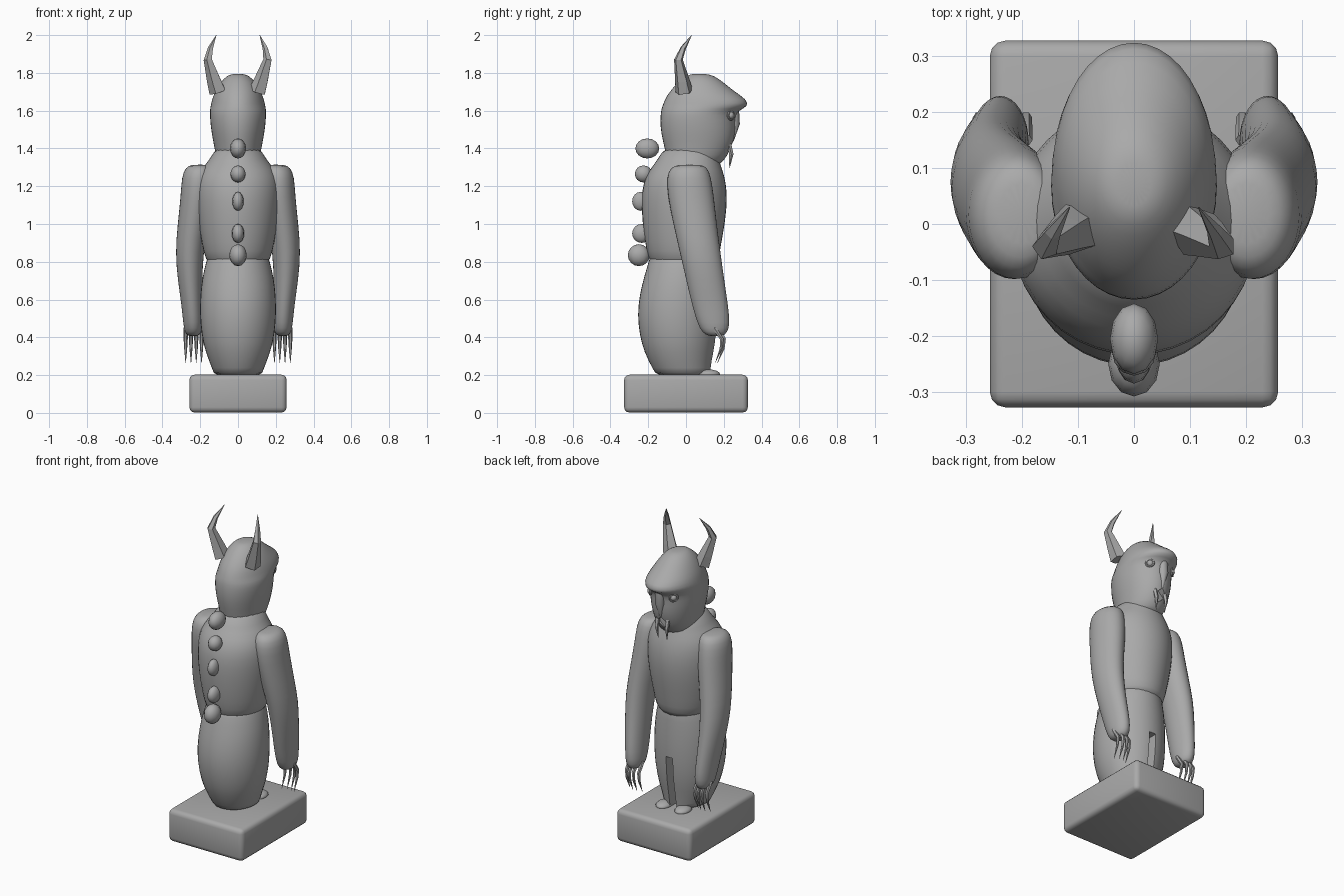
import bpy, math
from mathutils import Vector

if "Cube" in bpy.data.objects:
    bpy.data.objects.remove(bpy.data.objects["Cube"])

stone = bpy.data.materials.new("grey stone")
stone.use_nodes = True
stone.diffuse_color = (0.4, 0.4, 0.4, 1)
stone.node_tree.nodes["Principled BSDF"].inputs["Base Color"].default_value = (0.4, 0.4, 0.4, 1)


def finish(ob, name, smooth=True, angle=50):
    ob.name = name
    ob.data.materials.append(stone)
    bpy.ops.object.select_all(action='DESELECT')
    ob.select_set(True)
    bpy.context.view_layer.objects.active = ob
    if smooth:
        bpy.ops.object.shade_smooth_by_angle(angle=math.radians(angle))
    return ob


def modify(ob, kind, **settings):
    bpy.context.view_layer.objects.active = ob
    m = ob.modifiers.new(kind, kind)
    for key, value in settings.items():
        setattr(m, key, value)
    bpy.ops.object.modifier_apply(modifier=m.name)


def skin(name, rings, levels=0, smooth=True):
    """Join equal rings of points into a closed skin."""
    n = len(rings[0])
    verts = [p for ring in rings for p in ring]
    faces = [(r * n + i, r * n + (i + 1) % n, (r + 1) * n + (i + 1) % n, (r + 1) * n + i)
             for r in range(len(rings) - 1) for i in range(n)]
    faces += [tuple(reversed(range(n))), tuple(range(len(verts) - n, len(verts)))]
    mesh = bpy.data.meshes.new(name)
    mesh.from_pydata(verts, [], faces)
    ob = bpy.data.objects.new(name, mesh)
    bpy.context.collection.objects.link(ob)
    if levels:
        modify(ob, 'SUBSURF', levels=levels)
    return finish(ob, name, smooth)


def stack(name, profile, n=20):
    """Loft level ovals given as (z, back y, front y, half width, centre x)."""
    rings = []
    for z, yb, yf, rx, cx in profile:
        angles = [2 * math.pi * i / n for i in range(n)]
        rings.append([(cx + rx * math.cos(a), (yb + yf) / 2 + (yf - yb) / 2 * math.sin(a), z)
                      for a in angles])
    return skin(name, rings, levels=1)


def spike(name, path, radii, n=5, smooth=False):
    """Tapered spike along a path of points."""
    pts = [Vector(p) for p in path]
    rings = []
    for i, p in enumerate(pts):
        d = (pts[min(i + 1, len(pts) - 1)] - pts[max(i - 1, 0)]).normalized()
        u = d.cross(Vector((0, 1, 0))).normalized()
        v = d.cross(u)
        rings.append([p + radii[i] * (u * math.cos(2 * math.pi * k / n) + v * math.sin(2 * math.pi * k / n))
                      for k in range(n)])
    return skin(name, rings, smooth=smooth)


def ball(name, loc, size):
    bpy.ops.mesh.primitive_uv_sphere_add(segments=12, ring_count=8, radius=1, location=loc)
    ob = bpy.context.object
    ob.scale = size
    return finish(ob, name)


def carve(ob, loc, size, turn=0):
    bpy.ops.mesh.primitive_cube_add(size=1, location=loc, rotation=(0, turn, 0))
    cutter = bpy.context.object
    cutter.scale = size
    cutter.hide_render = True
    bpy.context.view_layer.update()
    modify(ob, 'BOOLEAN', operation='DIFFERENCE', object=cutter, solver='EXACT')
    bpy.data.objects.remove(cutter)


# Plinth
bpy.ops.mesh.primitive_cube_add(size=1, location=(0, 0, 0.102))
plinth = bpy.context.object
plinth.scale = (0.515, 0.655, 0.2)
bpy.ops.object.transform_apply(location=False, rotation=False, scale=True)
modify(plinth, 'BEVEL', width=0.028, segments=3)
finish(plinth, "plinth")

# Hips and legs, split by a slot
legs = stack("hips_and_legs", [
    (0.19, -0.16, 0.14, 0.13, 0), (0.23, -0.175, 0.13, 0.135, 0), (0.32, -0.225, 0.15, 0.175, 0),
    (0.42, -0.25, 0.165, 0.197, 0), (0.52, -0.26, 0.17, 0.205, 0), (0.62, -0.25, 0.17, 0.203, 0),
    (0.72, -0.225, 0.165, 0.192, 0), (0.8, -0.2, 0.16, 0.17, 0), (0.88, -0.18, 0.15, 0.15, 0)])
carve(legs, (0, 0.2, 0.365), (0.045, 0.3, 0.33))
finish(legs, "hips_and_legs")
for s, side in ((1, "left"), (-1, "right")):
    ball(side + "_foot", (s * 0.065, 0.12, 0.205), (0.045, 0.06, 0.025))

# Torso rising into the neck
stack("torso", [
    (0.77, -0.17, 0.15, 0.14, 0), (0.81, -0.2, 0.175, 0.175, 0), (0.9, -0.22, 0.19, 0.195, 0),
    (1.02, -0.235, 0.212, 0.215, 0), (1.13, -0.24, 0.222, 0.225, 0), (1.22, -0.23, 0.215, 0.225, 0),
    (1.29, -0.195, 0.195, 0.2, 0), (1.34, -0.15, 0.175, 0.15, 0), (1.42, -0.115, 0.16, 0.115, 0)])

# Head with overhanging brow
head = stack("head", [
    (1.3, -0.08, 0.16, 0.09, 0), (1.33, -0.1, 0.2, 0.115, 0), (1.4, -0.115, 0.245, 0.125, 0),
    (1.48, -0.135, 0.265, 0.142, 0), (1.55, -0.14, 0.265, 0.15, 0), (1.6, -0.135, 0.27, 0.151, 0),
    (1.62, -0.13, 0.335, 0.148, 0), (1.66, -0.115, 0.325, 0.14, 0), (1.7, -0.09, 0.26, 0.123, 0),
    (1.75, -0.045, 0.2, 0.095, 0), (1.785, 0, 0.15, 0.06, 0), (1.795, 0.03, 0.11, 0.03, 0)])
carve(head, (0, 0.25, 1.4), (0.055, 0.08, 0.055), math.radians(45))
finish(head, "head")
spike("nose", [(0, 0.25, 1.62), (0, 0.255, 1.53), (0, 0.245, 1.44)], [0.03, 0.03, 0.008], 8, True)

for s, side in ((1, "left"), (-1, "right")):
    # Face details: eyeball, eyelid ring and fang
    ball(side + "_eye", (s * 0.078, 0.235, 1.575), (0.02, 0.02, 0.02))
    bpy.ops.mesh.primitive_torus_add(major_segments=14, minor_segments=6, major_radius=0.022,
                                     minor_radius=0.006, location=(s * 0.082, 0.238, 1.575),
                                     rotation=(math.pi / 2, 0, -s * 0.75))
    finish(bpy.context.object, side + "_eyelid")
    spike(side + "_fang", [(s * 0.035, 0.225, 1.43), (s * 0.035, 0.24, 1.37), (s * 0.03, 0.23, 1.295)],
          [0.014, 0.012, 0.001])

    # Faceted horn
    spike(side + "_horn", [(s * 0.105, -0.01, 1.7), (s * 0.125, -0.02, 1.76), (s * 0.158, -0.04, 1.87),
                           (s * 0.145, -0.015, 1.93), (s * 0.115, 0.03, 2.0)],
          [0.048, 0.04, 0.024, 0.015, 0.001])

    # Arm hanging from the shoulder
    stack(side + "_arm", [(z, yb, yf, rx, s * cx) for z, yb, yf, rx, cx in (
        (1.315, -0.04, 0.08, 0.045, 0.2), (1.3, -0.085, 0.115, 0.075, 0.205),
        (1.25, -0.105, 0.135, 0.09, 0.21), (1.15, -0.1, 0.15, 0.088, 0.217),
        (1.0, -0.07, 0.165, 0.083, 0.238), (0.85, -0.035, 0.185, 0.076, 0.258),
        (0.7, 0.0, 0.205, 0.066, 0.254), (0.57, 0.03, 0.225, 0.056, 0.244),
        (0.47, 0.06, 0.235, 0.053, 0.238), (0.425, 0.085, 0.22, 0.045, 0.237),
        (0.405, 0.12, 0.195, 0.025, 0.237))], 16)

    # Four curved claws
    for k in range(4):
        x, y = s * (0.193 + 0.028 * k), 0.17 + 0.012 * (k in (1, 2))
        spike(f"{side}_claw_{k + 1}", [(x, y - 0.02, 0.45), (x, y + 0.02, 0.39),
                                       (x, y + 0.015, 0.34), (x, y - 0.015, 0.265)],
              [0.012, 0.011, 0.008, 0.001], 6, True)

# Row of knobs down the spine
ball("spine_knob_1", (0, -0.205, 1.4), (0.043, 0.063, 0.053))
ball("spine_knob_2", (0, -0.225, 1.265), (0.04, 0.046, 0.045))
ball("spine_knob_3", (0, -0.24, 1.12), (0.03, 0.045, 0.05))
ball("spine_knob_4", (0, -0.235, 0.95), (0.033, 0.05, 0.05))
ball("spine_knob_5", (0, -0.25, 0.835), (0.046, 0.058, 0.058))
